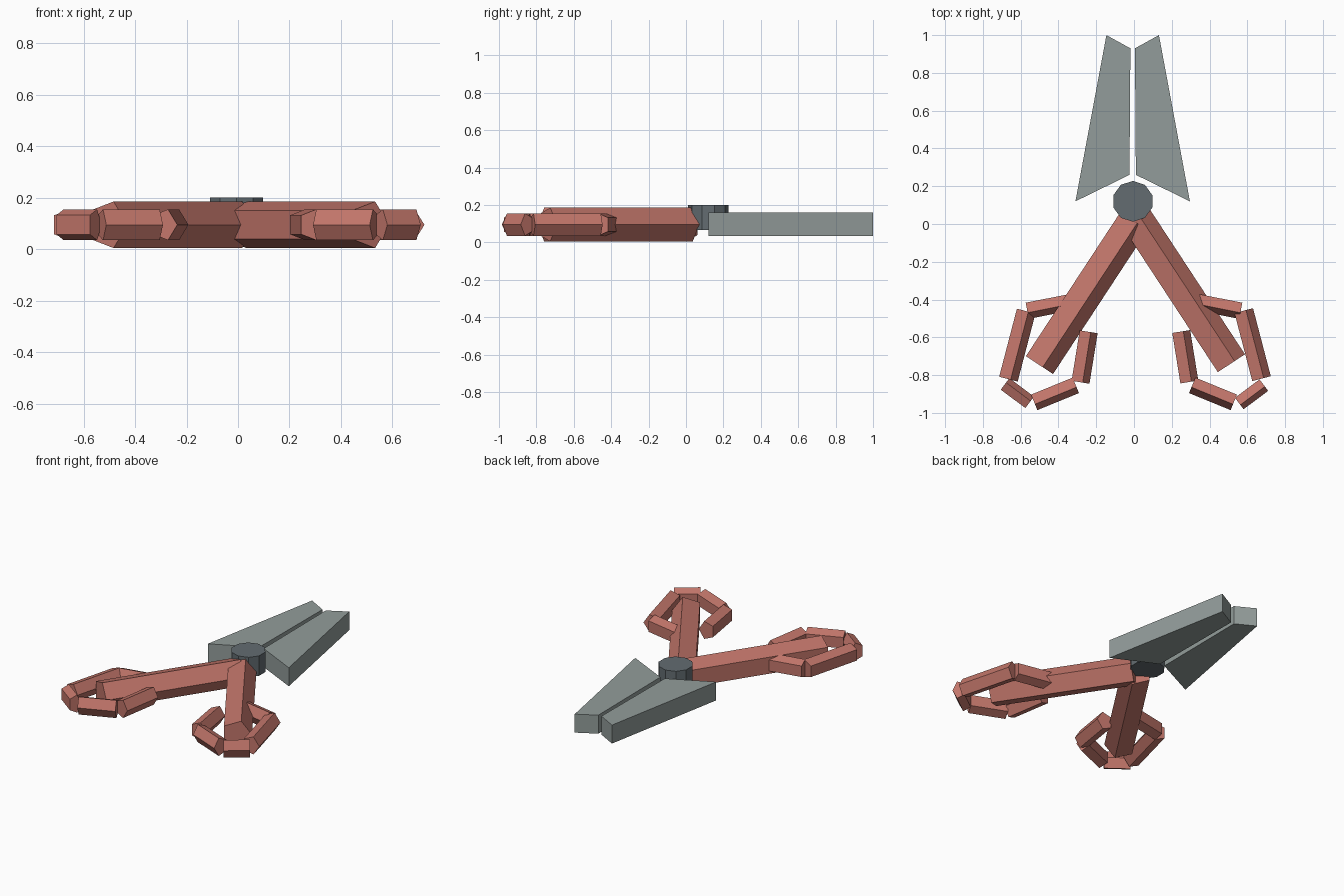
import bpy, bmesh, math
from mathutils import Vector

cube = bpy.data.objects.get("Cube")
if cube:
    bpy.data.objects.remove(cube)


def material(name, rgb):
    m = bpy.data.materials.new(name)
    m.use_nodes = True
    m.diffuse_color = (*rgb, 1)
    m.node_tree.nodes["Principled BSDF"].inputs["Base Color"].default_value = (*rgb, 1)
    return m


RED = material("handle_red", (0.54, 0.18, 0.145))
STEEL = material("blade_grey", (0.29, 0.335, 0.325))
DARK = material("pivot_grey", (0.125, 0.15, 0.165))


def prism(name, bottom, shift, mat):
    """Extrude a flat polygon along a shift vector into a closed solid."""
    bm = bmesh.new()
    face = bm.faces.new([bm.verts.new(p) for p in bottom])
    ext = bmesh.ops.extrude_face_region(bm, geom=[face], use_keep_orig=True)
    moved = [g for g in ext["geom"] if isinstance(g, bmesh.types.BMVert)]
    bmesh.ops.translate(bm, vec=shift, verts=moved)
    bmesh.ops.recalc_face_normals(bm, faces=bm.faces)
    mesh = bpy.data.meshes.new(name)
    bm.to_mesh(mesh)
    bm.free()
    mesh.materials.append(mat)
    obj = bpy.data.objects.new(name, mesh)
    bpy.context.collection.objects.link(obj)
    return obj


def bar(name, start, end, width, height):
    """Five-sided bar lying flat, with its sharp edge on the front left side."""
    a, b = Vector((*start, 0.095)), Vector((*end, 0.095))
    d = (b - a).normalized()
    side = Vector((d.y, -d.x, 0))
    if side.x - 0.5 * side.y < 0:
        side.negate()
    angles = [math.tau * i / 5 for i in range(5)]
    ring = [a + side * width * math.cos(t) + Vector((0, 0, height * math.sin(t)))
            for t in angles]
    return prism(name, ring, b - a, RED)


# Finger loop segments on the right side: name, start, end, width
LOOP = [
    ("loop_top", (-0.34, -0.41), (-0.566, -0.455), 0.048),
    ("loop_outer", (-0.576, -0.46), (-0.67, -0.82), 0.056),
    ("loop_corner", (-0.685, -0.85), (-0.555, -0.947), 0.042),
    ("loop_bottom", (-0.53, -0.94), (-0.31, -0.85), 0.049),
    ("loop_inner", (-0.288, -0.837), (-0.245, -0.57), 0.053),
]
# Blade outline of the left side
BLADE = [(0.01, 0.26), (0.296, 0.12), (0.132, 1.0), (0.005, 0.93)]

for label, s in (("right", -1), ("left", 1)):
    # Handle arm
    bar(label + "_arm", (0.008 * s, 0.02), (0.508 * s, -0.742), 0.095, 0.095)
    # Finger loop
    for name, p, q, w in LOOP:
        bar(f"{label}_{name}", (-s * p[0], p[1]), (-s * q[0], q[1]), w, 0.063)
    # Blade, mirrored about the pivot's slightly offset axis
    outline = [(s * (x + 0.007) - 0.007, y, 0.035) for x, y in BLADE]
    prism(label + "_blade", outline, Vector((0, 0, 0.125)), STEEL)

# Pivot pin
pin = [(-0.006 + 0.108 * math.sin(math.tau * i / 10),
        0.12 + 0.108 * math.cos(math.tau * i / 10), 0.065) for i in range(10)]
prism("pivot", pin, Vector((0, 0, 0.135)), DARK)
